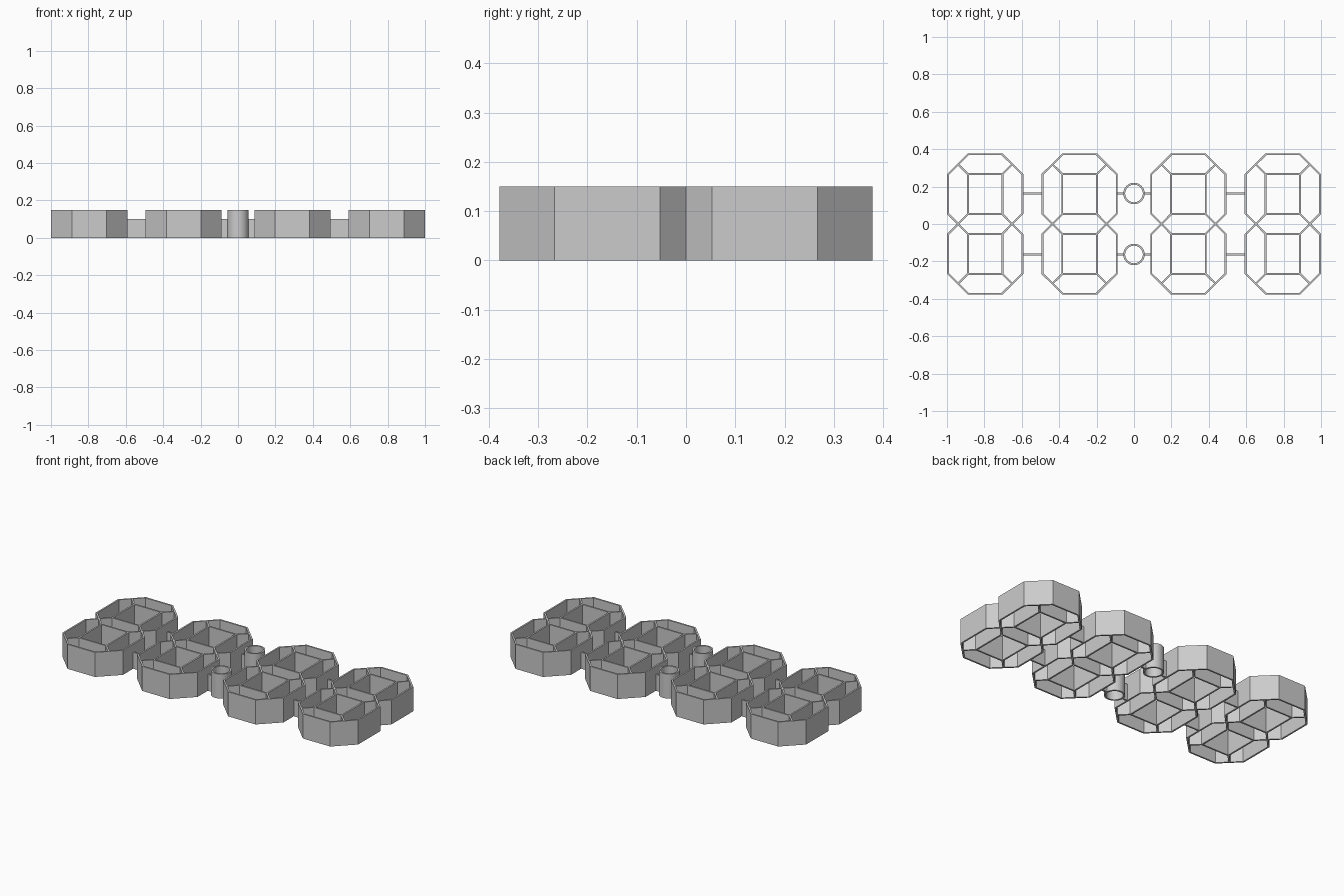
import bpy
import bmesh
from math import cos, sin, tau, radians

cube = bpy.data.objects.get("Cube")
if cube:
    bpy.data.objects.remove(cube)

HEIGHT, BAR_HEIGHT, WALL = 0.15, 0.10, 0.01
OUTER_X, INNER_X = 0.204, 0.0925      # half widths of a digit frame
TOP_Y, HIGH_Y, LOW_Y = 0.378, 0.267, 0.053
LINK_Y = 0.163                        # height line of bars and rings
DIGITS = (-0.796, -0.291, 0.291, 0.796)

grey = bpy.data.materials.new("plain_grey")
grey.use_nodes = True
grey.diffuse_color = (0.6, 0.6, 0.6, 1)
grey.node_tree.nodes["Principled BSDF"].inputs["Base Color"].default_value = (0.6, 0.6, 0.6, 1)


def add_object(name, bm, location):
    mesh = bpy.data.meshes.new(name)
    bm.to_mesh(mesh)
    bm.free()
    mesh.materials.append(grey)
    obj = bpy.data.objects.new(name, mesh)
    obj.location = location
    bpy.context.collection.objects.link(obj)
    return obj


def cell_walls(name, cells, location):
    """Turn flat cells into a standing network of thin walls, open above and below."""
    bm = bmesh.new()
    for cell in cells:
        bm.faces.new([bm.verts.new((x, y, 0)) for x, y in cell])
    bmesh.ops.remove_doubles(bm, verts=bm.verts, dist=0.0005)
    bm.normal_update()
    for face in bm.faces:
        if face.normal.z < 0:
            face.normal_flip()
    bm.normal_update()
    inside = list(bm.faces)
    # Outer walls get an extra half thickness so every wall is equal
    bmesh.ops.inset_region(bm, faces=inside, thickness=WALL / 2,
                           use_boundary=True, use_even_offset=True)
    bmesh.ops.inset_individual(bm, faces=inside, thickness=WALL / 2, use_even_offset=True)
    bmesh.ops.delete(bm, geom=inside, context="FACES")
    obj = add_object(name, bm, location)
    solid = obj.modifiers.new("wall_height", "SOLIDIFY")
    solid.thickness = HEIGHT
    solid.offset = 1
    return obj


def flip(cell, sx, sy):
    return [(x * sx, y * sy) for x, y in cell]


def digit_cells():
    a, b = (INNER_X, TOP_Y), (OUTER_X, HIGH_Y)
    mid = ((a[0] + b[0]) / 2, (a[1] + b[1]) / 2)
    r, s = (INNER_X, HIGH_Y), (INNER_X, LOW_Y)
    e, waist = (OUTER_X, LOW_Y), (OUTER_X - LOW_Y, 0)
    cap = [a, mid, r]
    top = cap + flip(cap[::-1], -1, 1)
    side = [mid, b, e, waist, s, r]
    window = [r, s] + flip([s, r], -1, 1)
    half_mid = [waist, s] + flip([s, waist], -1, 1)
    cells = [half_mid + flip([s], -1, -1) + flip([s], 1, -1)]
    for sy in (1, -1):
        cells += [flip(top, 1, sy), flip(window, 1, sy)]
        cells += [flip(side, sx, sy) for sx in (1, -1)]
    return cells


def link_bar(name, x1, x2, y):
    bm = bmesh.new()
    bmesh.ops.create_cube(bm, size=1)
    bmesh.ops.scale(bm, vec=(x2 - x1, WALL, BAR_HEIGHT), verts=bm.verts)
    add_object(name, bm, ((x1 + x2) / 2, y, BAR_HEIGHT / 2))


# Four digit frames
for i, x in enumerate(DIGITS):
    cell_walls(f"digit_frame_{i + 1}", digit_cells(), (x, 0, 0))

# Colon rings and the bars tying everything together
circle = [(0.057 * cos(tau * k / 64), 0.057 * sin(tau * k / 64)) for k in range(64)]
for y, row in ((LINK_Y, "upper"), (-LINK_Y, "lower")):
    ring = cell_walls(f"colon_ring_{row}", [circle], (0, y, 0))
    bpy.ops.object.select_all(action="DESELECT")
    ring.select_set(True)
    bpy.context.view_layer.objects.active = ring
    bpy.ops.object.modifier_apply(modifier="wall_height")
    bpy.ops.object.shade_smooth_by_angle(angle=radians(30))
    for side, sx in (("left", 1), ("right", -1)):
        for part, near, far in (("outer", 0.49, 0.597), ("colon", 0.052, 0.092)):
            x1, x2 = sorted((near * sx, far * sx))
            link_bar(f"{part}_bar_{row}_{side}", x1, x2, y)
